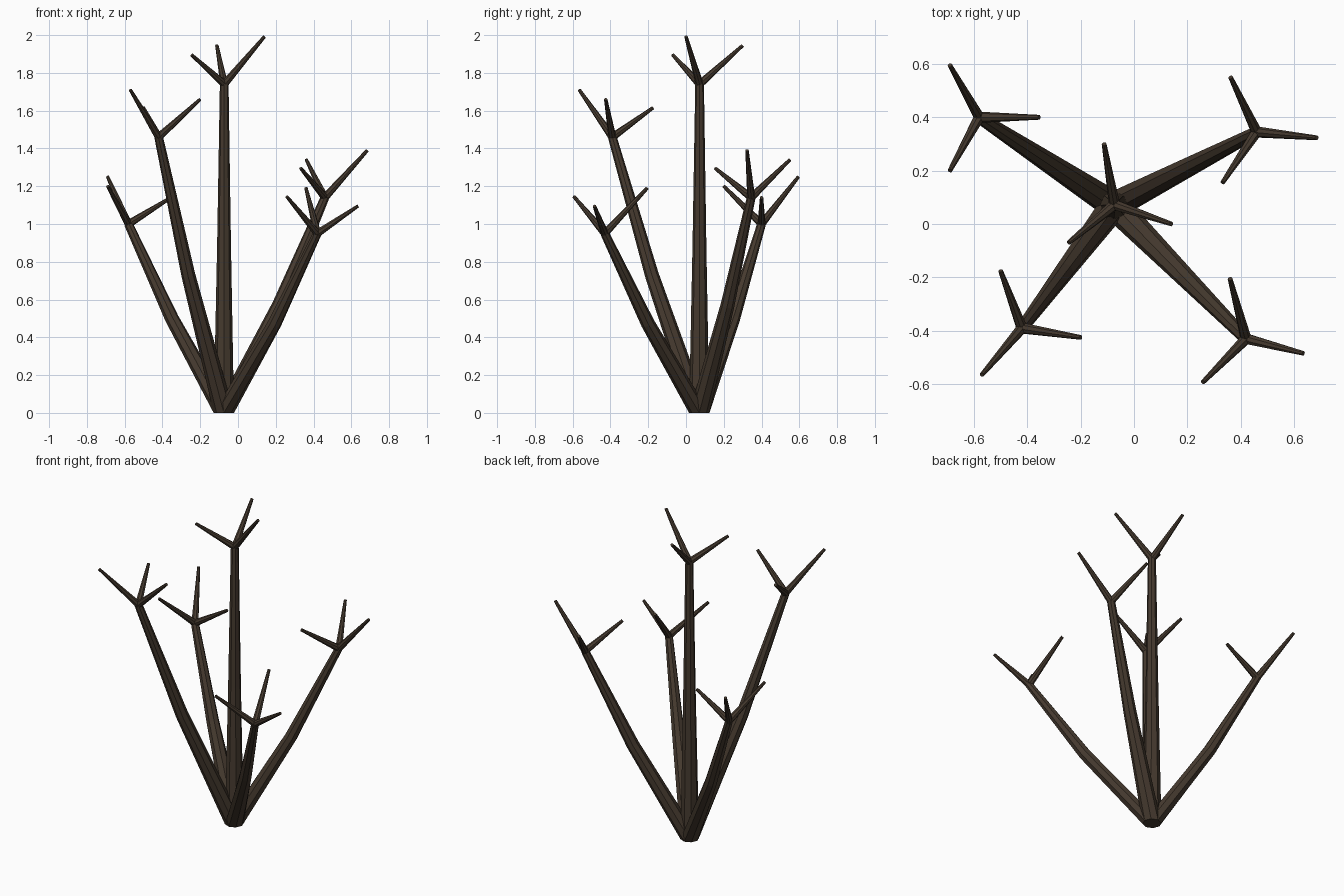
import bpy, bmesh, math
from mathutils import Vector

if "Cube" in bpy.data.objects:
    bpy.data.objects.remove(bpy.data.objects["Cube"])

SIDES = 8
bark = bpy.data.materials.new("bark")
bark.diffuse_color = (0.06, 0.042, 0.028, 1)
bark.use_nodes = True
bark.node_tree.nodes["Principled BSDF"].inputs["Base Color"].default_value = bark.diffuse_color


def tube(name, points, radii, flat_base=False):
    """Tapered, flat-faced limb lofted through the given points."""
    pts = [Vector(p) for p in points]
    bm = bmesh.new()
    rings = []
    for i, (p, r) in enumerate(zip(pts, radii)):
        d = (pts[min(i + 1, len(pts) - 1)] - pts[max(i - 1, 0)]).normalized()
        if i == 0 and flat_base:
            d = Vector((0, 0, 1))
        u = (Vector((1, 0, 0)) - d * d.x).normalized()
        v = d.cross(u)
        rings.append([bm.verts.new(p + r * (u * math.cos(a) + v * math.sin(a)))
                      for a in (2 * math.pi * k / SIDES for k in range(SIDES))])
    for a, b in zip(rings, rings[1:]):
        for k in range(SIDES):
            n = (k + 1) % SIDES
            bm.faces.new((a[k], a[n], b[n], b[k]))
    bm.faces.new(rings[0][::-1])
    bm.faces.new(rings[-1])
    mesh = bpy.data.meshes.new(name)
    bm.to_mesh(mesh)
    bm.free()
    mesh.materials.append(bark)
    bpy.context.collection.objects.link(bpy.data.objects.new(name, mesh))


# Each stem: fork point, then the three twig tips
ROOT = Vector((-0.075, 0.07, 0))
STEMS = {
    "centre": ((-0.073, 0.072, 1.74),
               [(-0.112, 0.30, 1.945), (0.14, 0.0, 1.992), (-0.245, -0.07, 1.895)]),
    "back_left": ((-0.58, 0.40, 1.0),
                  [(-0.69, 0.595, 1.25), (-0.355, 0.40, 1.14), (-0.69, 0.20, 1.20)]),
    "back_right": ((0.46, 0.345, 1.14),
                   [(0.362, 0.55, 1.34), (0.685, 0.323, 1.39), (0.332, 0.155, 1.295)]),
    "front_left": ((-0.42, -0.39, 1.46),
                   [(-0.50, -0.175, 1.615), (-0.20, -0.425, 1.66), (-0.57, -0.565, 1.71)]),
    "front_right": ((0.42, -0.43, 0.95),
                    [(0.36, -0.205, 1.19), (0.635, -0.485, 1.095), (0.258, -0.593, 1.145)]),
}

for side, (fork, tips) in STEMS.items():
    fork = Vector(fork)
    # Stem, bowed slightly outward halfway up
    out = Vector((fork.x - ROOT.x, fork.y - ROOT.y, 0))
    mid = (ROOT + fork) / 2 + out * 0.045
    tube(side + "_stem", [ROOT, mid, fork], [0.054, 0.037, 0.023], True)
    # Forked twigs
    for i, tip in enumerate(tips):
        tube(f"{side}_twig_{i + 1}", [fork, tip], [0.021, 0.009])
